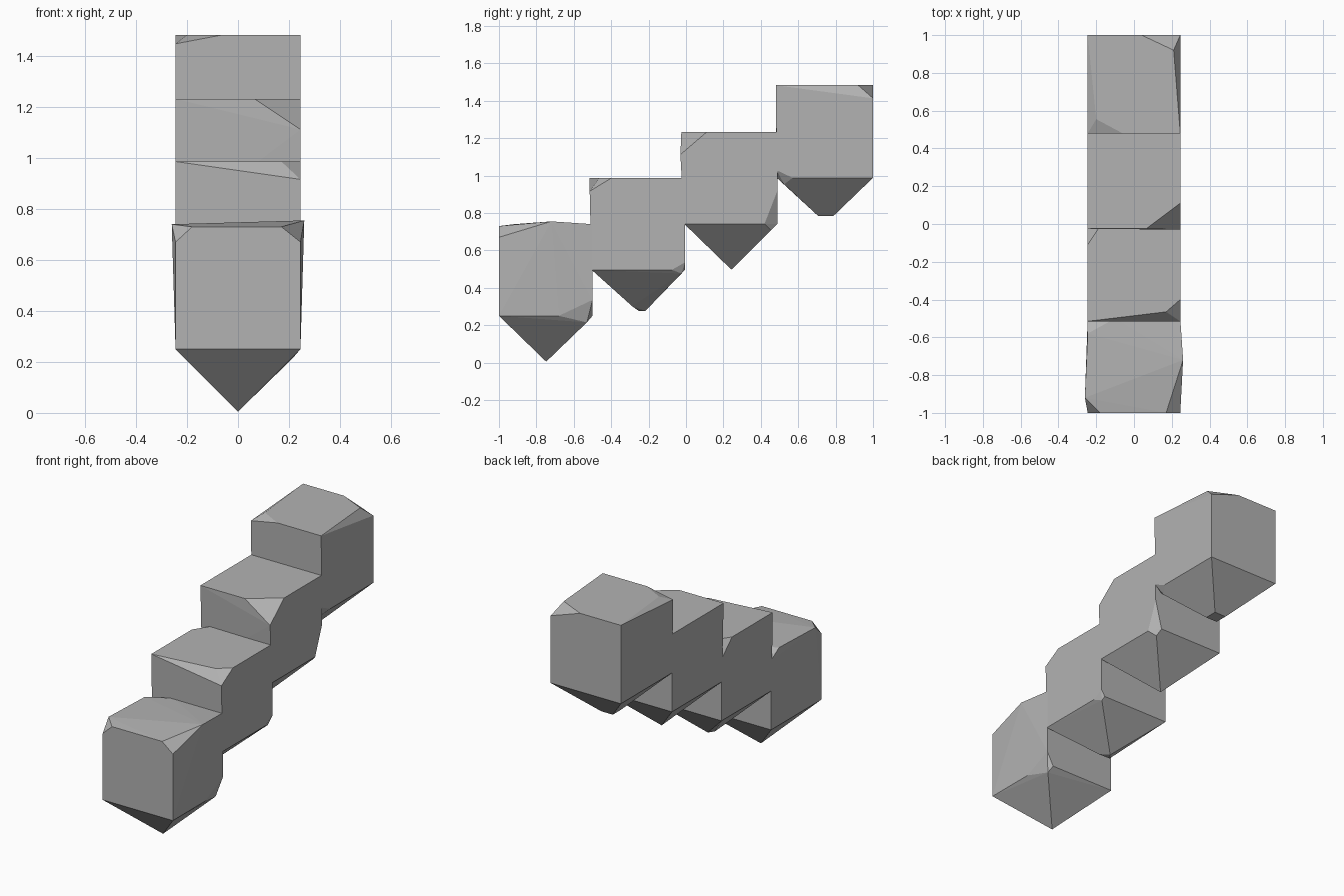
import bpy
import bmesh

cube = bpy.data.objects.get("Cube")
if cube:
    bpy.data.objects.remove(cube)

stone = bpy.data.materials.new("grey_stone")
stone.use_nodes = True
grey = (0.45, 0.45, 0.45, 1)
stone.diffuse_color = grey
stone.node_tree.nodes["Principled BSDF"].inputs["Base Color"].default_value = grey

W = 0.245      # half width of a step
DEPTH = 0.495  # step depth
RISE = 0.246   # height gained per step


def step_block(name, index, chips, tip=((0, 0, 0),), lean=0):
    """Hull of a box over a pointed base; chips swap a corner for cut points.

    Corner keys: t/b (top/bottom), f/k (front/back), l/r (-x/+x).
    Chip points are relative to the step's front edge and base level.
    """
    front = -1 + index * DEPTH
    base = 0.25 + index * RISE
    points = []
    for level in "tb":
        for side in "fk":
            for hand in "lr":
                corner = (-W if hand == "l" else W,
                          (-lean if level == "t" else 0) if side == "f" else DEPTH + 0.005,
                          0.49 if level == "t" else 0)
                points += chips.get(level + side + hand, [corner])
    # Pointed underside
    points += [(x, DEPTH / 2 + 0.005 + y, z - 0.245) for x, y, z in tip]

    bm = bmesh.new()
    for x, y, z in points:
        bm.verts.new((x, front + y, base + z))
    hull = bmesh.ops.convex_hull(bm, input=bm.verts)
    spare = [v for v in hull["geom_interior"] if isinstance(v, bmesh.types.BMVert)]
    bmesh.ops.delete(bm, geom=spare, context="VERTS")
    bmesh.ops.dissolve_limit(bm, angle_limit=0.01, verts=bm.verts, edges=bm.edges)
    bmesh.ops.recalc_face_normals(bm, faces=bm.faces)
    mesh = bpy.data.meshes.new(name)
    bm.to_mesh(mesh)
    bm.free()
    mesh.materials.append(stone)
    obj = bpy.data.objects.new(name, mesh)
    bpy.context.collection.objects.link(obj)


# Lowest step, with a slightly bulging chipped top
step_block("first_step", 0, {
    "tfl": [(-W, 0, 0.42), (-0.18, 0, 0.48), (-0.26, 0.08, 0.49)],
    "tfr": [(W, 0, 0.42), (0.17, 0, 0.48), (0.26, 0.28, 0.505)],
    "tkl": [(-W, 0.42, 0.49), (-0.1, 0.5, 0.49), (-W, 0.5, 0.44)],
    "bkr": [(W, 0.32, 0), (W, 0.5, 0.085), (0.215, 0.47, -0.035), (0.2, 0.5, 0)],
})

# Second step, with a long chip along the front edge
step_block("second_step", 1, {
    "tfr": [(0.17, 0.04, 0.49), (W, 0.105, 0.49), (W, -0.01, 0.42)],
    "tkl": [(-W, 0.395, 0.49), (-0.175, 0.5, 0.49), (-W, 0.5, 0.39)],
    "bkr": [(W, 0.43, 0), (W, 0.5, 0.04), (0.225, 0.48, -0.02), (0.22, 0.5, 0)],
}, tip=((0, 0.035, 0.025), (0.03, -0.035, 0.05), (-0.025, 0, 0.025)), lean=0.01)

# Third step, with one big front corner chip
step_block("third_step", 2, {
    "tfr": [(0.065, -0.015, 0.49), (W, 0.12, 0.49), (W, -0.02, 0.37)],
    "bkr": [(W, 0.43, 0), (W, 0.5, 0.18), (0.21, 0.465, -0.035), (0.2, 0.5, 0)],
}, lean=0.015)

# Top step, with a blunt underside
step_block("fourth_step", 3, {
    "tfl": [(-W, -0.005, 0.46), (-0.2, 0.07, 0.495), (-0.06, -0.005, 0.495)],
    "tfr": [(W, -0.005, 0.495)],
    "tkl": [(-W, 0.515, 0.495)],
    "tkr": [(0.04, 0.515, 0.495), (0.21, 0.435, 0.495), (W, 0.515, 0.425)],
    "bfr": [(W, 0.085, 0), (W, 0, 0.04), (0.21, 0.04, -0.035), (0.2, 0, 0)],
    "bkl": [(-W, 0.515, 0)],
    "bkr": [(W, 0.515, 0)],
}, tip=[(x, y + 0.01, 0.04) for x in (-0.04, 0.04) for y in (-0.04, 0.04)])
